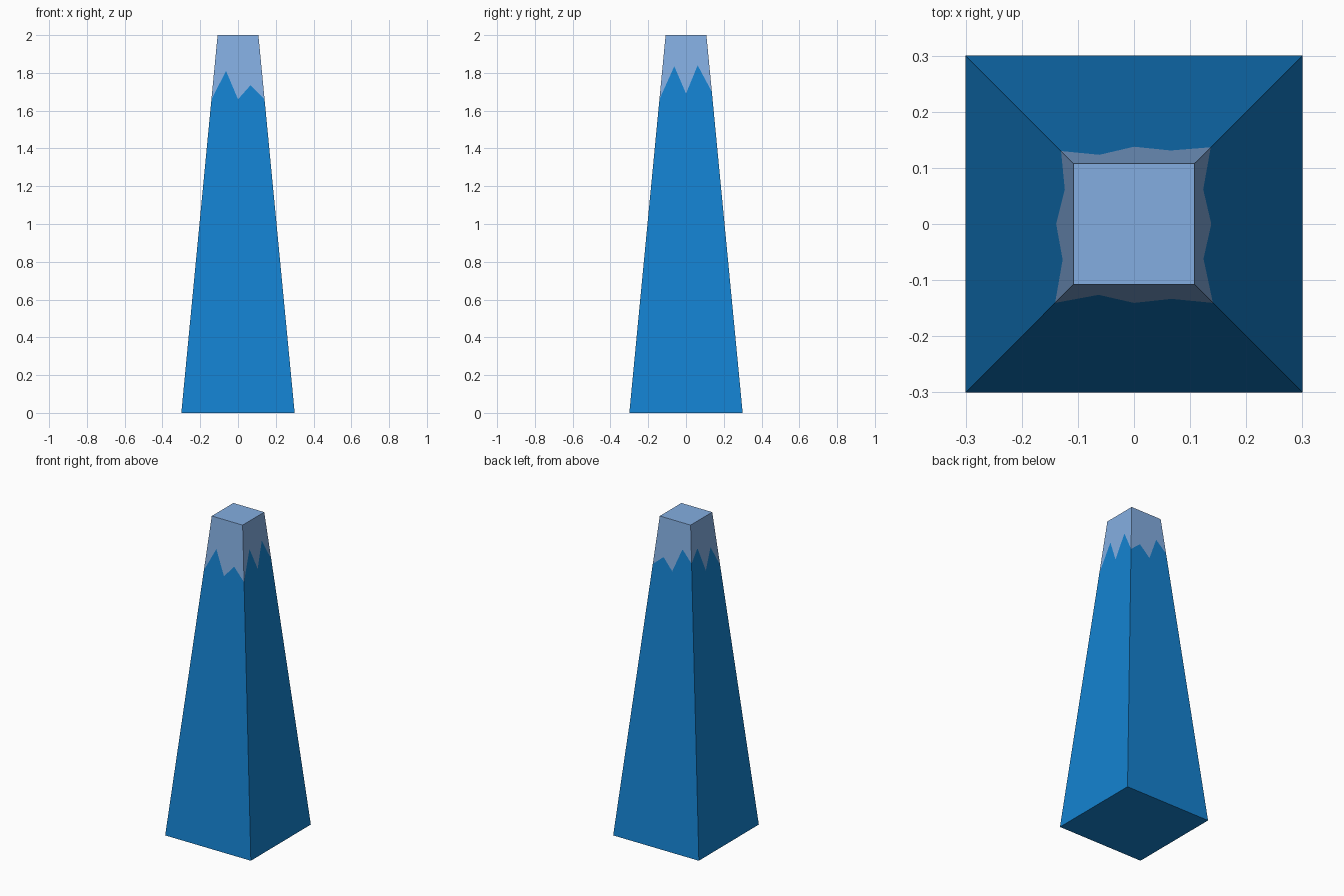
import bpy, bmesh

if "Cube" in bpy.data.objects:
    bpy.data.objects.remove(bpy.data.objects["Cube"])

HEIGHT, BASE, TAPER = 2.0, 0.30, 0.096   # half width = BASE - TAPER * z

# Heights of the jagged colour border, counter-clockwise from the front left
# corner: each side has corner, quarter, middle, three-quarter.
BORDER = [(1.66, 1.81, 1.66, 1.735),     # front
          (1.66, 1.835, 1.69, 1.84),     # right
          (1.70, 1.76, 1.69, 1.84),      # back
          (1.77, 1.84, 1.68, 1.80)]      # left


def on_side(side, offset, z):
    """Point on a sloping side; offset -1 and 1 are its two edges."""
    h = BASE - TAPER * z
    x, y = offset * h, -h
    for _ in range(side):
        x, y = -y, x
    return (x, y, z)


def make_part(name, colour, end_z, is_cap):
    bm = bmesh.new()
    end = [bm.verts.new(on_side(s, -1, end_z)) for s in range(4)]
    ring = [bm.verts.new(on_side(s, -1 + i / 2, z))
            for s, row in enumerate(BORDER) for i, z in enumerate(row)]
    for s in range(4):
        edge = [ring[(4 * s + i) % 16] for i in range(5)]
        loop = [end[s], end[(s + 1) % 4]] + edge[::-1]
        bm.faces.new(loop[::-1] if is_cap else loop)
    bm.faces.new(end if is_cap else end[::-1])
    mesh = bpy.data.meshes.new(name)
    bm.to_mesh(mesh)
    bm.free()
    mat = bpy.data.materials.new(name + "_colour")
    mat.diffuse_color = colour
    mat.use_nodes = True
    mat.node_tree.nodes["Principled BSDF"].inputs["Base Color"].default_value = mat.diffuse_color
    mesh.materials.append(mat)
    bpy.context.collection.objects.link(bpy.data.objects.new(name, mesh))


# Blue tapered body and the pale tip above the zigzag
make_part("spire_body", (0.007, 0.223, 0.63, 1), 0.0, False)
make_part("pale_tip", (0.23, 0.42, 0.75, 1), HEIGHT, True)
